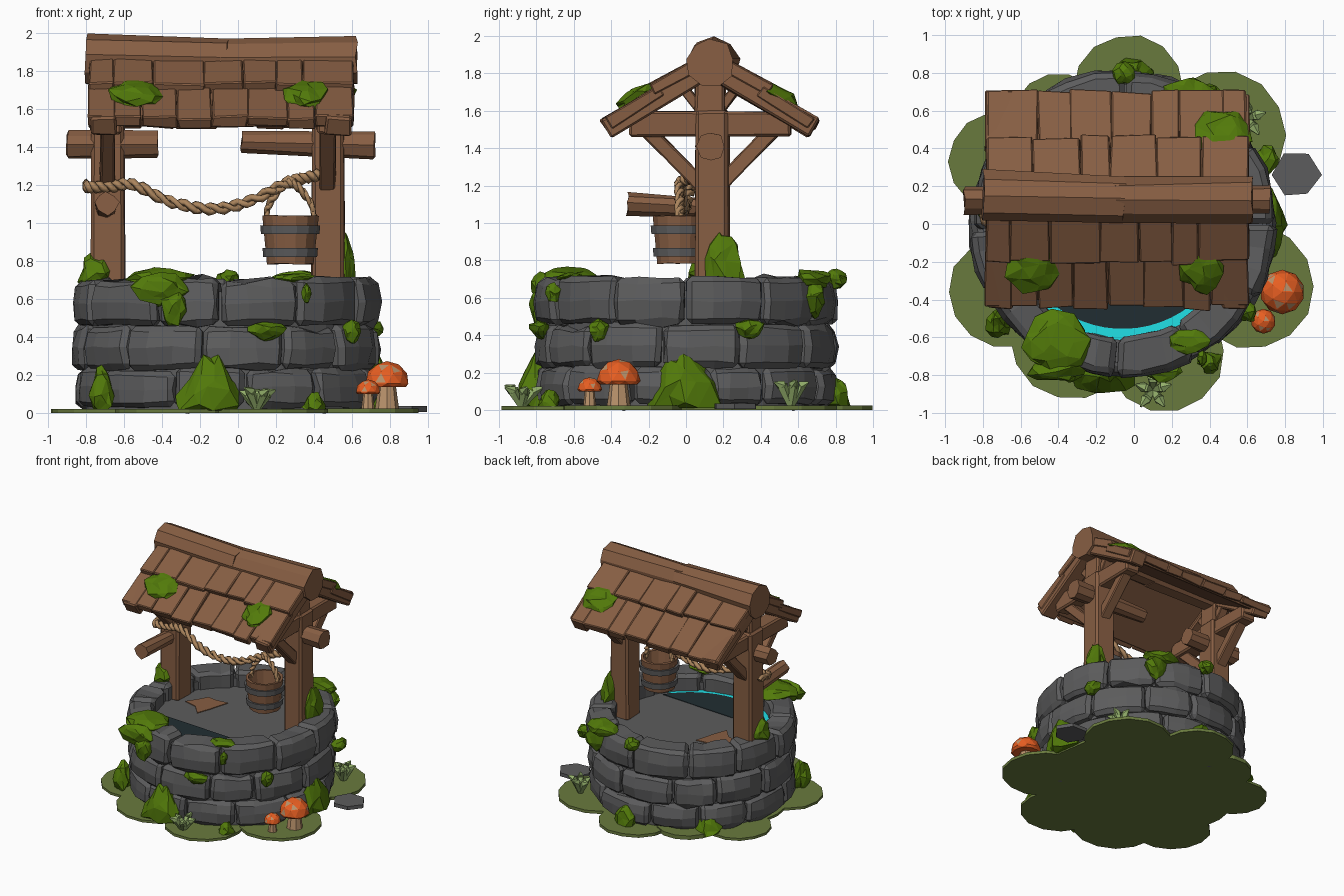
import bpy, bmesh, random
from math import sin, cos, pi, tau
from mathutils import Vector, Matrix

random.seed(4)
if "Cube" in bpy.data.objects:
    bpy.data.objects.remove(bpy.data.objects["Cube"])


def material(name, r, g, b):
    m = bpy.data.materials.new(name)
    m.use_nodes = True
    m.diffuse_color = (r, g, b, 1)
    m.node_tree.nodes["Principled BSDF"].inputs["Base Color"].default_value = (r, g, b, 1)
    return m


wood = material("brown wood", .242, .112, .056)
stone = material("grey stone", .107, .107, .109)
moss = material("green moss", .085, .195, .003)
grass = material("olive grass", .141, .195, .048)
hemp = material("tan rope", .41, .235, .11)
orange = material("orange cap", .82, .115, .016)
leaf = material("pale leaf", .3, .44, .15)
cyan = material("cyan water edge", .015, .75, .8)
dark = material("dark water", .015, .027, .032)
cream = material("cream stem", .49, .29, .15)

CX = -.06   # well centre
RY = .13    # ridge and post line


def jitter(bm, amount):
    for v in bm.verts:
        v.co += Vector([random.uniform(-amount, amount) for _ in range(3)])


def finish(name, bm, *mats):
    bmesh.ops.recalc_face_normals(bm, faces=bm.faces)
    me = bpy.data.meshes.new(name)
    bm.to_mesh(me)
    bm.free()
    for m in mats:
        me.materials.append(m)
    bpy.context.collection.objects.link(bpy.data.objects.new(name, me))


def beam(name, p0, p1, w, h, mat=wood, sides=4, rough=.008):
    """Square timber (w by h) or tapered log (end radii w, h) between two points."""
    p0, p1 = Vector(p0), Vector(p1)
    z = (p1 - p0).normalized()
    ref = Vector((0, 1, 0)) if abs(z.x) > .8 else Vector((1, 0, 0))
    x = (ref - z * ref.dot(z)).normalized()
    y = z.cross(x)
    bm = bmesh.new()
    length = (p1 - p0).length
    if sides == 4:
        bmesh.ops.create_cube(bm, size=1)
        bmesh.ops.scale(bm, vec=(w, h, length), verts=bm.verts)
        jitter(bm, rough)
        bmesh.ops.bevel(bm, geom=bm.edges[:], offset=min(w, h) * .1, segments=1, affect='EDGES')
    else:
        bmesh.ops.create_cone(bm, cap_ends=True, segments=sides, radius1=w, radius2=h, depth=length)
        jitter(bm, rough)
    rot = Matrix((x, y, z)).transposed().to_4x4()
    bm.transform(Matrix.Translation((p0 + p1) / 2) @ rot)
    finish(name, bm, mat)


def lathe(name, profile, at, mat, n=14, rough=0):
    bm = bmesh.new()
    rings = [[bm.verts.new((r * cos(tau * i / n), r * sin(tau * i / n), z)) for i in range(n)]
             for r, z in profile]
    for a, b in zip(rings, rings[1:]):
        for i in range(n):
            j = (i + 1) % n
            bm.faces.new((a[i], a[j], b[j], b[i]))
    bmesh.ops.remove_doubles(bm, verts=bm.verts, dist=.0005)
    jitter(bm, rough)
    bm.transform(Matrix.Translation(at))
    finish(name, bm, mat)


def plate(name, x, y, r, z0, z1, mat, n=14, rough=0, a0=0, a1=tau):
    """Flat slab with a round, rough or partial-arc outline."""
    bm = bmesh.new()
    steps = n if a1 - a0 > 6 else n + 1
    ring = []
    for i in range(steps):
        a, q = a0 + (a1 - a0) * i / n, r * random.uniform(1 - rough, 1 + rough)
        ring.append(bm.verts.new((x + q * cos(a), y + q * sin(a), z0)))
    face = bm.faces.new(ring)
    top = bmesh.ops.extrude_face_region(bm, geom=[face])["geom"]
    bmesh.ops.translate(bm, vec=(0, 0, z1 - z0), verts=[v for v in top if isinstance(v, bmesh.types.BMVert)])
    finish(name, bm, mat)


def clump(name, at, size, taper=0, tilt=0):
    """Ragged moss clump; taper narrows it towards the top, the ground cuts it off."""
    bm = bmesh.new()
    bmesh.ops.create_icosphere(bm, subdivisions=2, radius=1)
    jitter(bm, .2)
    for v in bm.verts:
        k = 1 - taper * v.co.z
        v.co = Vector((v.co.x * k * size[0], v.co.y * k * size[1], v.co.z * size[2]))
    bm.transform(Matrix.Translation(at) @ Matrix.Rotation(tilt, 4, 'X'))
    for v in bm.verts:
        v.co.z = max(v.co.z, .012)
    finish(name, bm, moss)


def rope(name, pts, turns, thick):
    """Two strands twisted round a smooth path."""
    pts = [Vector(p) for p in pts]
    ext = [2 * pts[0] - pts[1]] + pts + [2 * pts[-1] - pts[-2]]
    path = []
    for a, b, c, d in zip(ext, ext[1:], ext[2:], ext[3:]):
        for k in range(8):
            t = k / 8
            path.append(.5 * (2 * b + (c - a) * t + (2 * a - 5 * b + 4 * c - d) * t * t
                              + (3 * b - a - 3 * c + d) * t ** 3))
    cu = bpy.data.curves.new(name, 'CURVE')
    cu.dimensions = '3D'
    cu.bevel_depth, cu.bevel_resolution, cu.use_fill_caps = thick, 0, True
    for phase in (0, pi):
        sp = cu.splines.new('POLY')
        sp.points.add(len(path) - 1)
        for i, (p, q) in enumerate(zip(path, sp.points)):
            a = phase + tau * turns * i / len(path)
            q.co = (*(p + thick * Vector((0, cos(a), sin(a)))), 1)
    cu.materials.append(hemp)
    bpy.context.collection.objects.link(bpy.data.objects.new(name, cu))


# Ground lobes
plate("ground_middle", CX, 0, .8, 0, .02, grass, 20)
for x, y, r in ((-.03, .71, .29), (.46, .47, .34), (.62, -.33, .33), (.16, -.67, .32),
                (-.33, -.6, .33), (-.68, -.36, .3), (-.72, .33, .26), (-.4, .55, .25)):
    plate("ground_lobe", x, y, r, 0, random.uniform(.02, .035), grass, 14, .02)
plate("flat_stone", .86, .26, .125, .005, .035, stone, 6, .1)

# Stone courses
lathe("well_core", ((.74, .02), (.74, .64), (.615, .64), (.615, .5)), (CX, 0, 0), stone, 32)


def block(a0, a1, r0, r1, z0, z1):
    bm = bmesh.new()
    cuts = 3
    grid = []
    for i in range(cuts + 1):
        a = a0 + (a1 - a0) * i / cuts
        grid.append([bm.verts.new((CX + r * cos(a), r * sin(a), z))
                     for r, z in ((r0, z0), (r1, z0), (r1 + .01, (z0 + z1) / 2), (r1 - .01, z1), (r0, z1))])
    for a, b in zip(grid, grid[1:]):
        for k in range(5):
            bm.faces.new((a[k], a[(k + 1) % 5], b[(k + 1) % 5], b[k]))
    bm.faces.new(grid[0])
    bm.faces.new(grid[-1][::-1])
    bmesh.ops.recalc_face_normals(bm, faces=bm.faces)
    jitter(bm, .01)
    sharp = [e for e in bm.edges if e.calc_face_angle(0) > .7]
    bmesh.ops.bevel(bm, geom=sharp, offset=.028, segments=1, affect='EDGES')
    finish("wall_stone", bm, stone)


for z0, z1, start, outer in ((.03, .235, .1, .795), (.23, .46, .36, .8), (.46, .71, .0, .8)):
    cuts = [start + tau * (i + random.uniform(-.14, .14)) / 12 for i in range(12)]
    for a, b in zip(cuts, cuts[1:] + [cuts[0] + tau]):
        block(a + .008, b - .008, .6, outer + random.uniform(-.015, .01), z0, z1 + random.uniform(-.015, .005))

# Floor inside the well, with a pool along its front
plate("inner_floor", CX, 0, .66, .5, .57, stone, 32)
plate("water_edge", CX, 0, .62, .57, .574, cyan, 20, 0, pi * 1.17, pi * 1.8)
plate("water", CX, .03, .585, .574, .578, dark, 20, 0, pi * 1.15, pi * 1.81)
plate("wood_scrap", -.38, .13, .14, .57, .576, wood, 9, .35)

# Posts, gables, braces
for x in (-.685, .475):
    beam("post", (x, RY + .01, .55), (x, RY + .01, 1.6), .172, .18)
    beam("king_post", (x, RY, 1.5), (x, RY, 1.85), .13, .16)
    beam("tie_beam", (x, -.3, 1.53), (x, .56, 1.53), .13, .125)
    for s in (-1, 1):
        beam("brace", (x, RY + s * .03, 1.18), (x, RY + s * .34, 1.5), .08, .075)
        beam("gable_strut", (x, RY + s * .05, 1.6), (x, RY + s * .17, 1.76), .07, .05)
beam("left_log", (-.9, RY, 1.41), (-.42, RY, 1.41), .075, .07, sides=8)
beam("right_log", (.02, RY, 1.43), (.72, RY, 1.41), .055, .08, sides=8)
beam("front_peg", (-.69, -.31, 1.105), (-.69, .1, 1.08), .062, .055, sides=8)


# Roof
def slope(x, s, t, drop=0):
    return x, RY + s * .87 * t, 1.89 - .5 * t - drop


for s in (-1, 1):
    beam("roof_board", slope(-.09, s, 0, .06), slope(-.09, s, .6, .06), 1.3, .05, rough=.002)
    for x in (-.71, .53):
        beam("rafter", slope(x, s, .03, .06), slope(x, s, .64, .065), .14, .11)
    for t0, t1, d0, d1 in ((.3, .645, .035, .04), (.04, .37, .005, -.005)):
        x = -.785
        while x < .58:
            w = min(random.uniform(.12, .28), .61 - x)
            if .61 - x - w < .1:
                w = .61 - x
            beam("roof_plank", slope(x + w / 2, s, t0, d0),
                 slope(x + w / 2, s, t1 + random.uniform(-.02, .015), d1), w - .002, .065, rough=.008)
            x += w
beam("ridge_log_left", (-.8, RY + .02, 1.858), (-.05, RY, 1.85), .135, .125, sides=9)
beam("ridge_log_right", (-.1, RY, 1.85), (.625, RY, 1.855), .125, .13, sides=9)

# Rope and bucket
rope("hanging_rope", ((-.8, .14, 1.2), (-.79, .02, 1.19), (-.68, .03, 1.19), (-.55, .03, 1.2),
                      (-.35, .0, 1.11), (-.15, -.01, 1.075), (.05, -.02, 1.11), (.25, -.03, 1.21),
                      (.36, .02, 1.24), (.46, .06, 1.26)), 13, .019)
BX, BY = .275, -.035
rope("bucket_handle", [(BX + x, BY, z) for x, z in
                       ((-.13, 1.0), (-.11, 1.1), (-.03, 1.2), (.03, 1.2), (.11, 1.1), (.13, 1.0))], 6, .015)
lathe("bucket", ((0, .785), (.122, .785), (.148, 1.04), (.125, 1.04), (.105, .83), (0, .83)),
      (BX, BY, 0), wood, 14, .003)
for z, r in ((.845, .128), (.965, .14)):
    lathe("bucket_band", ((r, z - .023), (r + .014, z - .023), (r + .018, z + .023), (r, z + .023)),
          (BX, BY, 0), stone)

# Moss on walls, posts, ground and roof
for at, size, taper in (
        ((-.41, -.62, .71), (.17, .15, .05), 0), ((-.41, -.77, .65), (.15, .06, .08), -.2),
        ((-.34, -.79, .55), (.07, .05, .09), -.2),
        ((-.15, -.8, .11), (.15, .09, .19), .5), ((-.72, -.53, .11), (.06, .07, .14), .2),
        ((.4, -.73, .05), (.06, .06, .06), .3), ((.15, -.78, .43), (.09, .05, .05), -.3),
        ((.36, -.71, .63), (.025, .04, .05), 0), ((.6, -.47, .42), (.05, .05, .06), -.3),
        ((.71, -.01, .13), (.09, .16, .22), .5), ((.56, .2, .79), (.05, .1, .16), .4),
        ((-.75, .1, .75), (.08, .09, .1), .4), ((.3, .68, .7), (.13, .11, .05), 0),
        ((.36, .69, .59), (.09, .06, .1), -.3), ((.71, .34, .43), (.05, .07, .05), -.3),
        ((-.05, .8, .7), (.06, .06, .05), 0), ((0, .81, .08), (.09, .06, .09), .4),
        ((-.6, .55, .06), (.09, .09, .08), .3), ((.3, -.62, .71), (.1, .07, .025), 0)):
    clump("moss", at, size, taper)
for x, y, s, w in ((-.54, -.25, 1, .14), (.36, -.25, 1, .11), (.46, .49, -1, .15)):
    clump("roof_moss", (x, y, 1.68), (w, .13, .05), 0, s * .5)

# Mushrooms with cream spots
for x, y, r, z in ((.785, -.36, .118, .155), (.685, -.515, .066, .11)):
    lathe("mushroom_stem", ((0, .01), (r * .55, .01), (r * .38, z), (0, z)), (x, y, 0), cream, 8)
    bm = bmesh.new()
    bmesh.ops.create_icosphere(bm, subdivisions=2, radius=r)
    for v in bm.verts:
        v.co.z = max(v.co.z, -.15 * r)
    spots = [f for i, f in enumerate(bm.faces) if f.normal.z > .15 and i % 5 == 0]
    bmesh.ops.inset_individual(bm, faces=spots, thickness=r * .07)
    for f in spots:
        f.material_index = 1
    bm.transform(Matrix.Translation((x, y, z)))
    finish("mushroom_cap", bm, orange, cream)

# Leaf tufts
for x, y, tall in ((.1, -.88, .1), (.6, .56, .13)):
    for i in range(5):
        a = tau * i / 5 + .3
        tip = Vector((cos(a), sin(a), 0)) * random.uniform(.06, .09)
        mid = Vector((x, y, .02)) + tip * .7 + Vector((0, 0, tall * random.uniform(.7, 1)))
        beam("leaf_base", (x, y, .015), mid, .016, .03, leaf, 5, 0)
        beam("leaf_tip", mid, mid + tip * .6 + Vector((0, 0, .02)), .03, .006, leaf, 5, 0)
